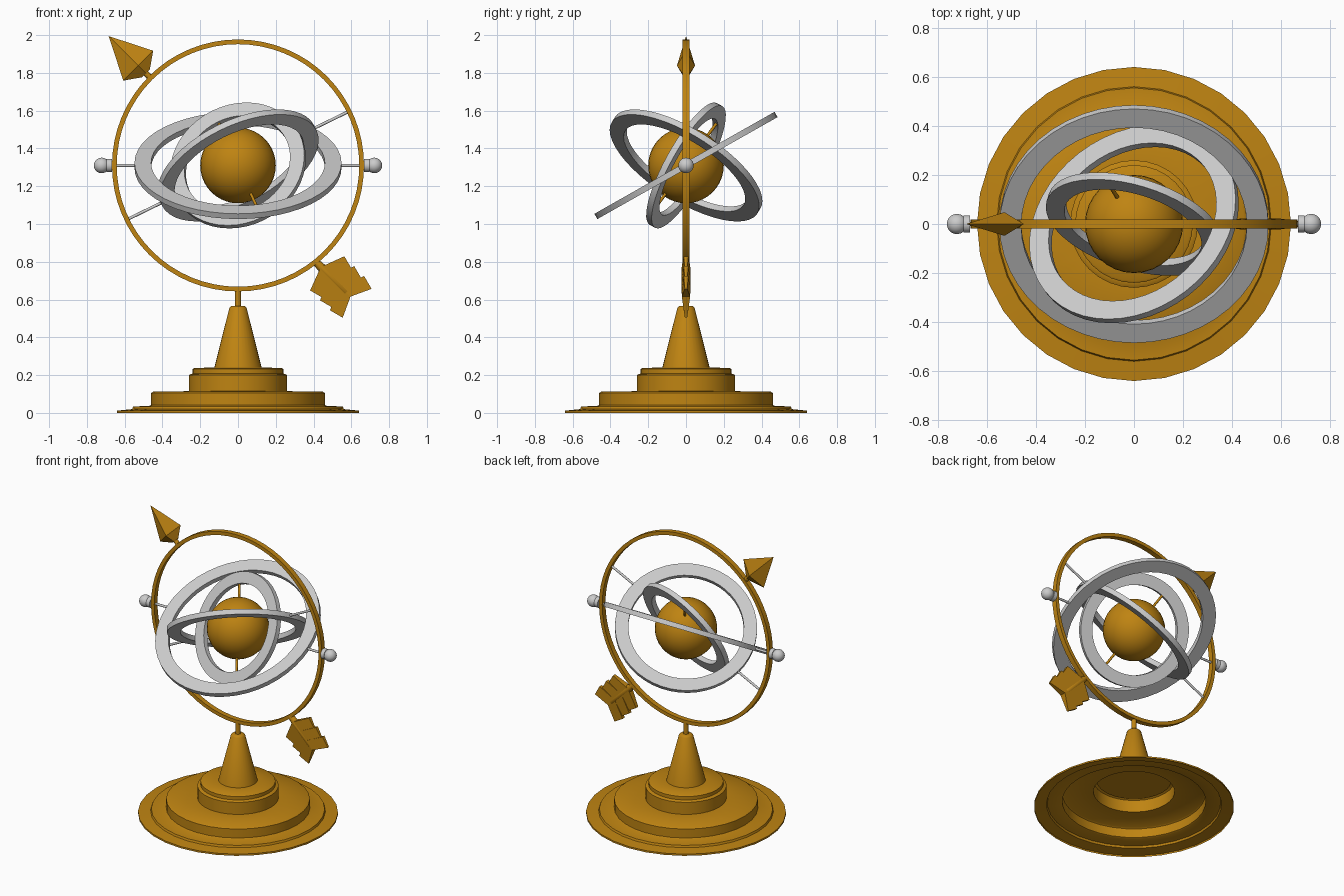
import bpy, bmesh
from math import radians, cos, sin, pi
from mathutils import Vector, Matrix

old = bpy.data.objects.get("Cube")
if old:
    bpy.data.objects.remove(old, do_unlink=True)

CENTRE = Vector((0, 0, 1.31))


def material(name, colour):
    m = bpy.data.materials.new(name)
    m.use_nodes = True
    m.diffuse_color = (*colour, 1)
    m.node_tree.nodes["Principled BSDF"].inputs["Base Color"].default_value = (*colour, 1)
    return m


GOLD = material("antique gold", (0.52, 0.23, 0.006))
GREY = material("light grey", (0.6, 0.6, 0.6))


def finish(bm, name, mat, angle=40):
    bmesh.ops.recalc_face_normals(bm, faces=bm.faces)
    mesh = bpy.data.meshes.new(name)
    bm.to_mesh(mesh)
    bm.free()
    mesh.materials.append(mat)
    ob = bpy.data.objects.new(name, mesh)
    bpy.context.collection.objects.link(ob)
    if angle:
        bpy.ops.object.select_all(action='DESELECT')
        ob.select_set(True)
        bpy.context.view_layer.objects.active = ob
        bpy.ops.object.shade_smooth_by_angle(angle=radians(angle))
    return ob


def lathe(name, profile, mat, steps=32, closed=False, matrix=Matrix(), angle=40):
    """Spin a list of (radius, height) points about z."""
    bm = bmesh.new()
    pts = [bm.verts.new((r, 0, z)) for r, z in profile]
    edges = [bm.edges.new(p) for p in zip(pts, pts[1:])]
    if closed:
        edges.append(bm.edges.new((pts[-1], pts[0])))
    bmesh.ops.spin(bm, geom=pts + edges, cent=(0, 0, 0), axis=(0, 0, 1),
                   angle=2 * pi, steps=steps, use_duplicate=False)
    bmesh.ops.remove_doubles(bm, verts=bm.verts, dist=0.0004)
    bm.transform(matrix)
    return finish(bm, name, mat, angle)


def facing(normal):
    """Place at the globe centre with local z along the normal."""
    return Matrix.Translation(CENTRE) @ Vector(normal).to_track_quat('Z', 'Y').to_matrix().to_4x4()


def ring(name, outer, inner, half, normal, mat, steps=48, angle=40):
    section = [(outer, -half), (outer, half), (inner, half), (inner, -half)]
    return lathe(name, section, mat, steps, True, facing(normal), angle)


def rod(name, direction, start, end, radius, mat, steps=12):
    d = Vector(direction).normalized()
    section = [(0, start), (radius, start), (radius, end), (0, end)]
    return lathe(name, section, mat, steps, False, facing(d))


def ball(name, centre, radius, mat):
    bm = bmesh.new()
    bmesh.ops.create_uvsphere(bm, u_segments=32, v_segments=20, radius=radius)
    bm.transform(Matrix.Translation(centre))
    return finish(bm, name, mat, 60)


# Stepped hollow base, pedestal cone and neck
lathe("base", [(0.64, 0), (0.64, 0.012), (0.56, 0.02), (0.555, 0.034), (0.47, 0.037),
               (0.46, 0.042), (0.46, 0.105), (0.45, 0.112), (0.26, 0.115),
               (0.26, 0.2), (0.25, 0.206), (0.24, 0.208), (0.24, 0.232),
               (0.232, 0.238), (0.125, 0.24), (0.046, 0.555), (0.036, 0.565),
               (0.016, 0.567), (0.016, 0.655)], GOLD)
lathe("base_inner_cap", [(0, 0.2), (0.24, 0.2)], GOLD)

# Central globe and the upright outer ring
ball("globe", CENTRE, 0.2, GOLD)
ring("meridian_ring", 0.667, 0.642, 0.018, (0, 1, 0), GOLD, 64)

# Three tilted rings, each turning on its own axle
tilt, lean = radians(29.5), radians(26)
ring("outer_ring", 0.548, 0.46, 0.016, (0, -sin(tilt), cos(tilt)), GREY, 48)
ring("middle_ring", 0.455, 0.37, 0.017,
     (-sin(lean) * cos(tilt), sin(tilt), cos(lean) * cos(tilt)), GREY)
ring("inner_ring", 0.368, 0.29, 0.017, (0.26, 0.845, -0.466), GREY)
for s, side in ((1, "left"), (-1, "right")):
    rod(side + "_outer_axle", (s, 0, 0), 0.5, 0.69, 0.008, GREY)
    rod(side + "_middle_axle", (s * cos(lean), 0, s * sin(lean)), 0.42, 0.655, 0.008, GREY)
    rod(side + "_globe_pin", (-0.345 * s, 0.55 * s, 0.76 * s), 0.18, 0.31, 0.008, GOLD)
    rod(side + "_knob_collar", (s, 0, 0), 0.668, 0.695, 0.035, GREY, 24)
    ball(side + "_knob", CENTRE + Vector((s * 0.722, 0, 0)), 0.041, GREY)

# Arrow head: a flattened four-sided point with a tapered back
head = facing((-1, 0, 1))
bm = bmesh.new()
loops = []
for along, wide, deep in ((0.69, 0.03, 0.02), (0.747, 0.112, 0.048)):
    loops.append([bm.verts.new(p) for p in ((wide, 0, along), (0, deep, along),
                                            (-wide, 0, along), (0, -deep, along))])
tip = bm.verts.new((0, 0, 0.968))
bm.faces.new(loops[0])
for i in range(4):
    j = (i + 1) % 4
    bm.faces.new((loops[0][i], loops[0][j], loops[1][j], loops[1][i]))
    bm.faces.new((loops[1][i], loops[1][j], tip))
# Local x of the head must lie in the ring plane
q = Matrix((Vector((1, 0, 1)).normalized(), Vector((0, 1, 0)),
            Vector((-1, 0, 1)).normalized())).transposed().to_4x4()
bm.transform(Matrix.Translation(CENTRE) @ q)
finish(bm, "arrow_head", GOLD, 0)
rod("arrow_head_neck", (-1, 0, 1), 0.655, 0.7, 0.016, GOLD)

# Arrow tail: swept barbs on both sides of a shaft, set below the diagonal
tail = Matrix((Vector((1, 0, 1)).normalized(), Vector((0, 1, 0)),
               Vector((1, 0, -1)).normalized())).transposed().to_4x4()
tail = Matrix.Translation(CENTRE) @ tail @ Matrix.Translation((-0.07, 0, 0))
bm = bmesh.new()
for s in (1, -1):
    for k in range(3):
        u = 0.69 + 0.074 * k
        root = [(0, 0.022, u), (0, 0.022, u + 0.074), (0, -0.022, u + 0.074), (0, -0.022, u)]
        edge = [(0.128, 0.012, u + 0.048), (0.108, 0.006, u + 0.124),
                (0.108, -0.006, u + 0.124), (0.128, -0.012, u + 0.048)]
        a = [bm.verts.new((s * x, y, z)) for x, y, z in root]
        b = [bm.verts.new((s * x, y, z)) for x, y, z in edge]
        bm.faces.new(a)
        bm.faces.new(b)
        for i in range(4):
            j = (i + 1) % 4
            bm.faces.new((a[i], a[j], b[j], b[i]))
bm.transform(tail)
finish(bm, "arrow_fletching", GOLD, 0)
lathe("arrow_tail_shaft", [(0, 0.64), (0.018, 0.64), (0.024, 0.7), (0.024, 0.88), (0, 0.91)],
      GOLD, 10, False, tail)
